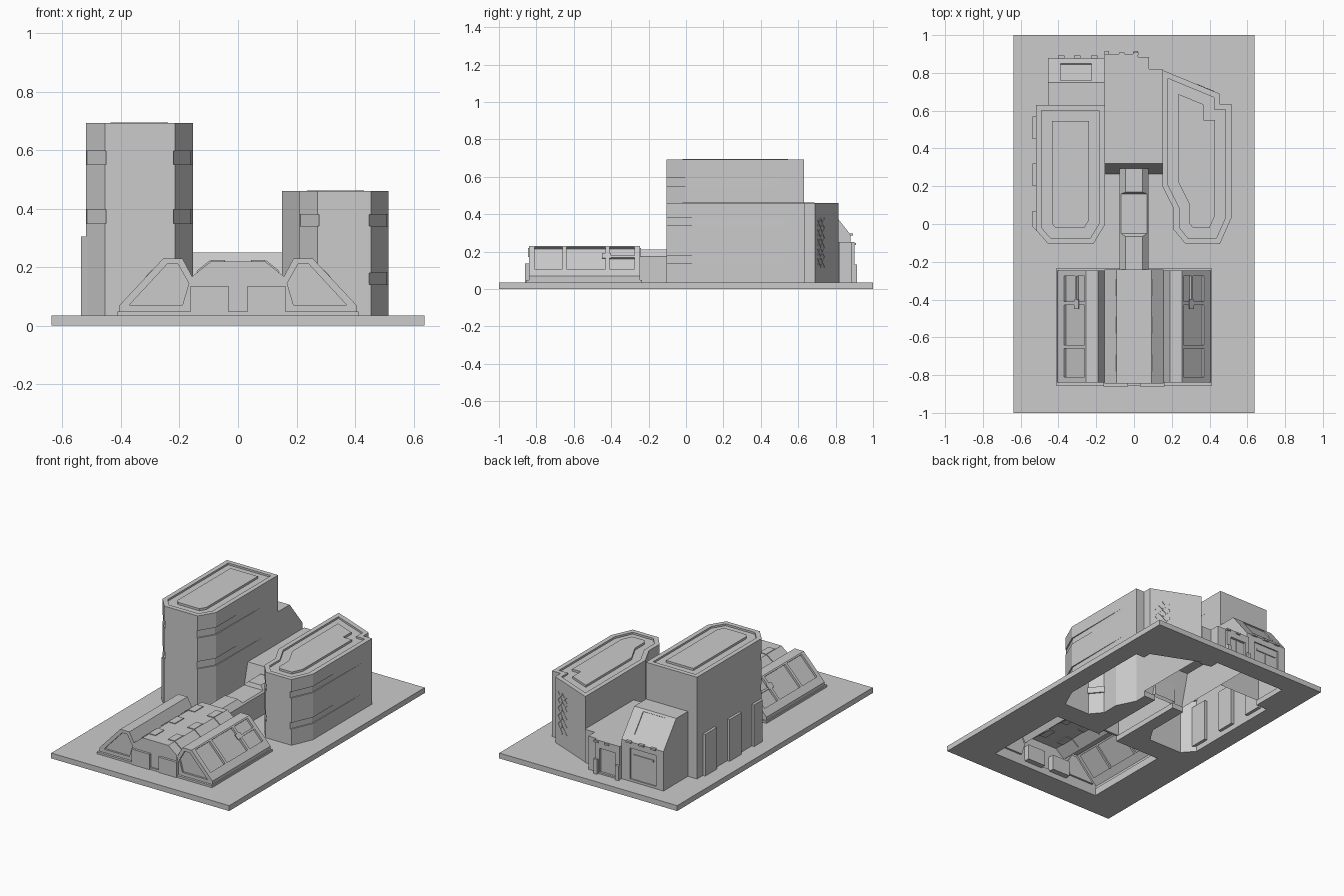
import bpy, bmesh, math
from mathutils import Vector as V

if "Cube" in bpy.data.objects:
    bpy.data.objects.remove(bpy.data.objects["Cube"])

G = 0.035  # top of the ground plate
X, Y, Z = V((1, 0, 0)), V((0, 1, 0)), V((0, 0, 1))


def prism(name, pts, vec):
    bm = bmesh.new()
    f = bm.faces.new([bm.verts.new(p) for p in pts])
    r = bmesh.ops.extrude_face_region(bm, geom=[f], use_keep_orig=True)
    bmesh.ops.translate(bm, vec=vec, verts=[e for e in r['geom'] if isinstance(e, bmesh.types.BMVert)])
    bmesh.ops.recalc_face_normals(bm, faces=bm.faces)
    me = bpy.data.meshes.new(name)
    bm.to_mesh(me)
    bm.free()
    ob = bpy.data.objects.new(name, me)
    bpy.context.collection.objects.link(ob)
    return ob


def column(name, pts, z0, z1):
    return prism(name, [(x, y, z0) for x, y in pts], (0, 0, z1 - z0))


def box(name, x0, x1, y0, y1, z0, z1):
    return column(name, rect(x0, x1, y0, y1), z0, z1)


def rect(a, b, c, d):
    return [(a, c), (b, c), (b, d), (a, d)]


def panel(name, o, u, v, pts, d):
    """Slab straddling the plane (o, u, v), half thickness d."""
    u, v = V(u).normalized(), V(v).normalized()
    n = u.cross(v)
    return prism(name, [V(o) + u * a + v * b - n * d for a, b in pts], n * 2 * d)


def cut(ob, *cutters):
    for c in cutters:
        m = ob.modifiers.new('cut', 'BOOLEAN')
        m.operation, m.object, m.solver = 'DIFFERENCE', c, 'EXACT'
        bpy.context.view_layer.objects.active = ob
        bpy.ops.object.modifier_apply(modifier=m.name)
        bpy.data.objects.remove(c)
    return ob


def open_faces(ob, inner=None):
    """Remove the bottom and, if given, the hidden walls at |x| = inner."""
    bm = bmesh.new()
    bm.from_mesh(ob.data)
    fs = [f for f in bm.faces if all(abs(v.co.z - G) < 1e-4 for v in f.verts)
          or inner and all(abs(abs(v.co.x) - inner) < 1e-4 for v in f.verts)]
    bmesh.ops.delete(bm, geom=fs, context='FACES')
    bm.to_mesh(ob.data)
    bm.free()


def inset(pts, d):
    """Mitred inward offset of a counterclockwise outline."""
    out, n = [], len(pts)
    for i in range(n):
        p = V(pts[i])
        a, b = (p - V(pts[i - 1])).normalized(), (V(pts[(i + 1) % n]) - p).normalized()
        na, nb = V((-a.y, a.x)), V((-b.y, b.x))
        out.append(tuple(p + (na + nb) * d / (1 + na.dot(nb))))
    return out


def tower(name, pts, h, chamfers, side, bands):
    """Prism tower with sunken roof, raised roof panel and tapering slit bands."""
    t = column(name, pts, G, h)
    cs = [column('c', inset(pts, 0.03), h - 0.012, h + 0.1)]
    for z0, z1 in bands:
        for i in chamfers:
            p, q = V((*pts[i], 0)), V((*pts[i + 1], 0))
            L = (q - p).length
            cs.append(panel('c', p, q - p, Z, rect(-.003, L + .003, z0, z1), 0.008))
        # wedge that fades out along the long wall
        x, y = pts[side]
        cs.append(prism('c', [(x - .008, y - .003, z0), (x + .02, y - .003, z0),
                              (x + .02, y + .5, z0), (x, y + .5, z0)], (0, 0, z1 - z0)))
    open_faces(cut(t, *cs))
    column(name + '_roof_panel', inset(pts, 0.085), h - 0.012, h + 0.002)


# towers
left = [(-.52, .63), (-.52, -.03), (-.455, -.105), (-.215, -.105), (-.154, -.005), (-.154, .63)]
right = [(.453, .635), (.453, .69), (.15, .815), (.15, .2), (.21, .08), (.21, -.03),
         (.272, -.105), (.455, -.105), (.515, .03), (.515, .635)]
tower('left_tower', left, .693, [1, 3], 4, [(.35, .397), (.55, .597)])
tower('right_tower', right, .46, [5, 7], 8, [(.14, .18), (.34, .38)])

# buttress panels on the left tower
for i, y in enumerate((-.05, .2, .45)):
    k = .035 if i == 0 else 0
    column(f'buttress_{i}', [(-.537, y + k), (-.5, y), (-.5, y + .12), (-.537, y + .12)], G, .305)

# lattice on the rear face of the right tower
p, q = V((.453, .69, 0)), V((.15, .815, 0))
for r in range(5):
    for c in range(2):
        s, z = .055 + c * .05, .145 + r * .052
        for k in (-1, 1):
            pts = [(s - .024, z - k * .024 - .005), (s + .024, z + k * .024 - .005),
                   (s + .024, z + k * .024 + .005), (s - .024, z - k * .024 + .005)]
            panel('lattice_bar', p, q - p, Z, pts, .002)

# middle hall with sloped front and stepped rear corner
hall = column('middle_hall', [(-.155, .265), (.15, .265), (.15, .82), (.08, .82), (.08, .885),
                              (.02, .885), (.02, .9), (-.155, .9)], G, .25)
for v in hall.data.vertices:
    if v.co.z > .2 and v.co.y < .3:
        v.co.y = .32
cut(hall, panel('c', (0, .9, 0), X, Z, rect(-.125, -.01, .045, .2), .015))
open_faces(hall)
panel('hall_door_seam', (0, .885, 0), X, Z, rect(-.07, -.064, .045, .2), .004)
for x in (-.145, .01):
    box('gate_post', x - .012, x + .012, .895, .915, G, .13)
for x in (-.065, .01):
    box('hall_lamp', x - .015, x + .015, .895, .908, .235, .246)

# rear annex with sloped roof
annex = prism('rear_annex', [(-.455, y, z) for y, z in
              [(.63, G), (.88, G), (.88, .29), (.75, .455), (.63, .455)]], (.3, 0, 0))
cut(annex, panel('c', (0, .88, 0), X, Z, rect(-.4, -.215, .05, .25), .008),
    panel('c', (0, .88, .29), X, (0, -.13, .165), rect(-.39, -.225, .05, .195), .006))
open_faces(annex)
panel('annex_door_seam', (0, .872, 0), X, Z, rect(-.311, -.303, .05, .2), .004)
panel('annex_door_lintel', (0, .872, 0), X, Z, rect(-.38, -.235, .2, .212), .006)
for x in (-.385, -.3, -.21):
    box('annex_lamp', x - .018, x + .018, .872, .892, .285, .296)

# corridor between hall and greenhouse, sunken in the middle
prof = [(-.077, G), (.077, G), (.077, .175), (.045, .21), (-.045, .21), (-.077, .175)]
cor = prism('corridor', [(x, -.25, z) for x, z in prof], (0, .545, 0))
cut(cor, panel('c', (0, 0, 0), Y, Z, [(-.08, .23), (-.05, .185), (.16, .185), (.175, .23)], .2))
open_faces(cor)

# greenhouse nave
prof = [(-.155, G), (.155, G), (.155, .17), (.092, .22), (-.092, .22), (-.155, .17)]
nave = prism('greenhouse_nave', [(x, -.845, z) for x, z in prof], (0, .605, 0))
open_faces(nave, .155)
for s in (-1, 1):
    a, b = sorted((s * .032, s * .162))
    box('porch_block', a, b, -.86, -.8, G, .135)
    for y in (-.78, -.58, -.38):
        panel('roof_tile_side', (s * .155, y, .17), Y, (-.063 * s, 0, .05), rect(0, .09, .02, .0804), .005)
        a, b = sorted((s * .045, s * .092))
        box('roof_tile_top', a, b, y, y + .09, .215, .2245)

# greenhouse side wings, open towards the nave
for s, side in ((-1, 'left'), (1, 'right')):
    prof = [(.405, G), (.405, .07), (.255, .23), (.19, .23), (.155, .165), (.155, G)]
    w = prism(side + '_wing', [(s * x, -.84, z) for x, z in prof], (0, .595, 0))
    face = [(s * x, z) for x, z in [(.372, .07), (.242, .21), (.205, .21), (.168, .145), (.19, .07)]]
    cs = [panel('c', (0, y, 0), X, Z, face, .012) for y in (-.84, -.245)]
    for y0, y1, t0, t1 in ((-.81, -.66, .05, .21), (-.64, -.43, .05, .21),
                           (-.41, -.275, .05, .135), (-.41, -.275, .148, .21)):
        cs.append(panel('c', (s * .405, 0, .07), Y, (-.15 * s, 0, .16), rect(y0, y1, t0, t1), .013))
    open_faces(cut(w, *cs), .155)
    panel(side + '_wing_hatch', (s * .405, 0, .07), Y, (-.15 * s, 0, .16), rect(-.45, -.4, .13, .165), .002)

# greenhouse plinth and ground plate, open beneath the buildings
hole = rect(-.395, .395, -.835, -.25)
cut(box('plinth', -.412, .412, -.855, -.235, G, .048), column('c', hole, -.1, .2))
plate = box('ground_plate', -.637, .637, -1, 1, 0, G)
for pts in (hole, left, right, rect(-.07, .07, -.3, .35), rect(-.17, .165, .28, .6),
            [(-.2, .55), (.17, .55), (.17, .79), (.07, .81), (.07, .87), (-.2, .87)],
            rect(-.44, -.17, .6, .87)):
    cut(plate, column('c', pts, -.1, .2))
